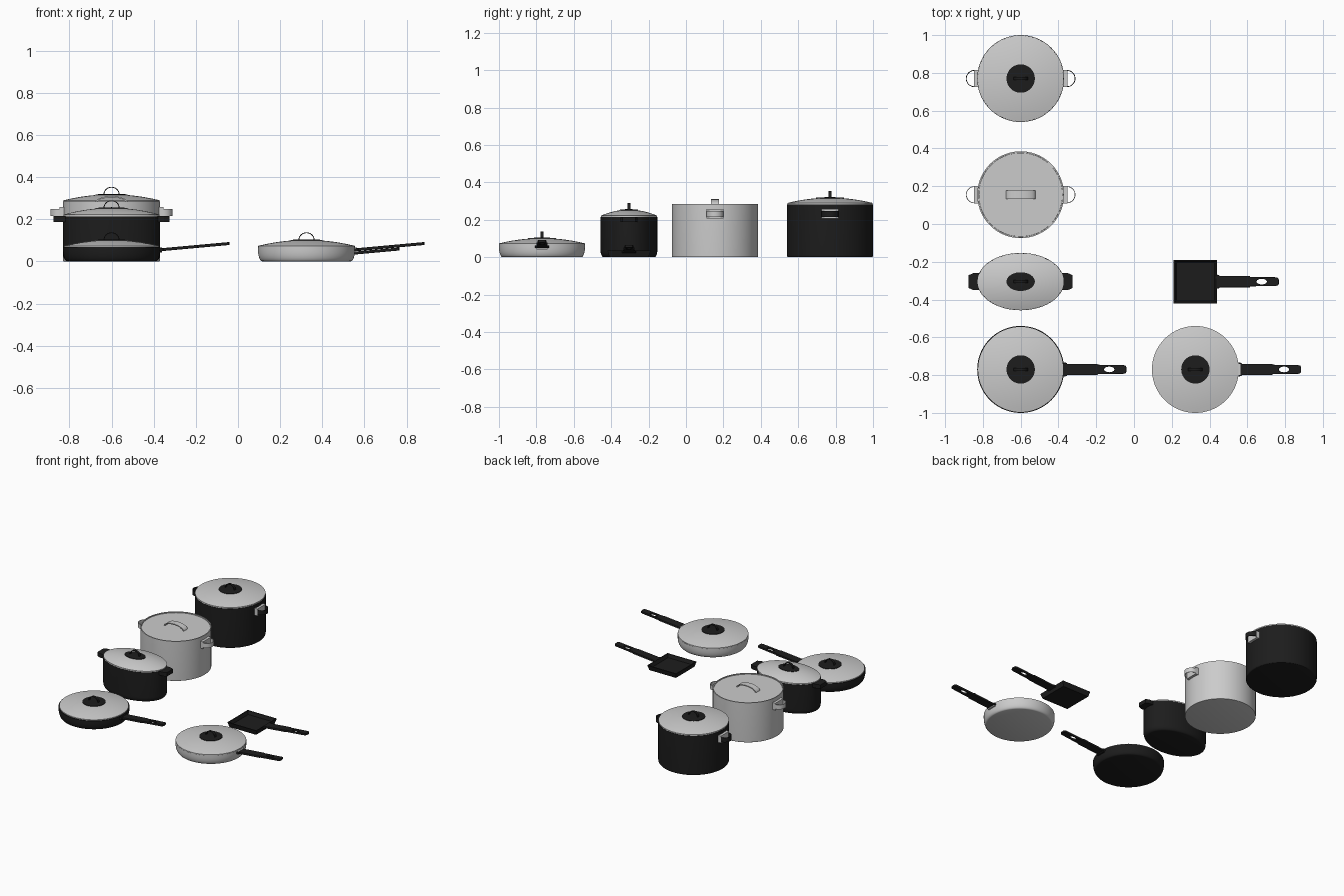
import bpy, bmesh, math
from mathutils import Matrix, Vector

if "Cube" in bpy.data.objects:
    bpy.data.objects.remove(bpy.data.objects["Cube"])

black = bpy.data.materials.new("black_enamel")
black.diffuse_color = (0.012, 0.012, 0.012, 1)
black.use_nodes = True
black.node_tree.nodes["Principled BSDF"].inputs["Base Color"].default_value = black.diffuse_color


def add(name, bm, mat=None, smooth=True):
    bmesh.ops.recalc_face_normals(bm, faces=bm.faces)
    me = bpy.data.meshes.new(name)
    bm.to_mesh(me)
    bm.free()
    ob = bpy.data.objects.new(name, me)
    bpy.context.collection.objects.link(ob)
    finish(ob, mat, smooth)
    return ob


def finish(ob, mat, smooth=True):
    if mat:
        ob.data.materials.append(mat)
    if smooth:
        bpy.ops.object.select_all(action='DESELECT')
        ob.select_set(True)
        bpy.context.view_layer.objects.active = ob
        bpy.ops.object.shade_smooth_by_angle(angle=math.radians(35))


def lathe(name, profile, x, y, sy=1.0, mat=None, n=72):
    """Revolve (r, z) points about a vertical axis; sy squashes it to an oval."""
    bm = bmesh.new()
    rings = []
    for r, z in profile:
        if r == 0:
            rings.append([bm.verts.new((x, y, z))] * n)
        else:
            rings.append([bm.verts.new((x + r * math.cos(2 * math.pi * i / n),
                                        y + sy * r * math.sin(2 * math.pi * i / n), z))
                          for i in range(n)])
    for a, b in zip(rings, rings[1:]):
        for i in range(n):
            j = (i + 1) % n
            bm.faces.new(list(dict.fromkeys((a[i], a[j], b[j], b[i]))))
    return add(name, bm, mat)


def strap(name, rx, rise, width, matrix, mat=None, t=0.004, n=24):
    """Half-round band: arch in local xz, width along local y."""
    bm = bmesh.new()
    rows = []
    for i in range(n + 1):
        c, s = math.cos(math.pi * i / n), math.sin(math.pi * i / n)
        rows.append([bm.verts.new(matrix @ Vector(((rx - d) * c, w, (rise - d) * s)))
                     for d, w in ((0, -width / 2), (0, width / 2), (t, width / 2), (t, -width / 2))])
    for a, b in zip(rows, rows[1:]):
        for i in range(4):
            j = (i + 1) % 4
            bm.faces.new((a[i], a[j], b[j], b[i]))
    bm.faces.new(rows[0])
    bm.faces.new(rows[-1])
    return add(name, bm, mat)


def prism(name, outline, z0, z1, mat=None):
    bm = bmesh.new()
    lo = [bm.verts.new((x, y, z0)) for x, y in outline]
    hi = [bm.verts.new((x, y, z1)) for x, y in outline]
    bm.faces.new(lo)
    bm.faces.new(hi)
    for i in range(len(lo)):
        j = (i + 1) % len(lo)
        bm.faces.new((lo[i], lo[j], hi[j], hi[i]))
    return add(name, bm, mat, False)


def domed_lid(name, x, y, z, rise, r, sy=1.0):
    """Shallow dome with black centre disc and band knob."""
    dome = lambda q: z + 0.006 + (rise - 0.006) * (1 - (q / r) ** 2)
    qs = [r * (1 - i / 10) for i in range(10)] + [0]
    lathe(name + "_lid", [(0, z - 0.002), (r, z - 0.002)] + [(q, dome(q)) for q in qs], x, y, sy)
    cap = [0.075, 0.06, 0.04, 0.02, 0]
    lathe(name + "_knob_disc", [(0.075, dome(0.075) - 0.002)] + [(q, dome(q) + 0.003) for q in cap],
          x, y, sy, black)
    strap(name + "_knob", 0.038, 0.036, 0.016, Matrix.Translation((x, y, z + rise)), black)


def body(name, x, y, h, mat, r=0.23, base=0.215, belly=0.02, sy=1.0):
    prof = [(0, 0), (base, 0)]
    for i in range(1, 7):
        a = math.pi / 2 * i / 6
        prof.append((base + (r - base) * math.sin(a), belly * (1 - math.cos(a))))
    prof += [(r, h), (r - 0.007, h), (r - 0.007, belly), (base - 0.01, 0.008), (0, 0.008)]
    lathe(name, prof, x, y, sy, mat)


def loop_handles(name, x, y, z, mat):
    for s, side in ((-1, "left"), (1, "right")):
        xs = sorted((x + s * 0.22, x + s * 0.247))
        prism(f"{name}_{side}_mount", [(xs[0], y - 0.046), (xs[1], y - 0.046),
                                       (xs[1], y + 0.046), (xs[0], y + 0.046)],
              z - 0.025, z + 0.025)
        # local x -> y, local y -> z, local z -> outward x
        m = Matrix(((0, 0, s, x + s * 0.245), (1, 0, 0, y), (0, 1, 0, z), (0, 0, 0, 1)))
        strap(f"{name}_{side}_loop", 0.045, 0.045, 0.032, m, mat)


def long_handle(name, x, y, z):
    """Flat tapered grip with a hanging hole, tilted upward."""
    cu = bpy.data.curves.new(name, 'CURVE')
    cu.dimensions = '2D'
    cu.fill_mode = 'BOTH'
    cu.extrude = 0.005
    cu.bevel_depth = 0.002
    half = [(0, 0.035), (0.012, 0.033), (0.015, 0.028), (0.175, 0.028), (0.178, 0.023),
            (0.315, 0.021), (0.325, 0.018), (0.329, 0.01)]
    outer = half + [(a, -b) for a, b in reversed(half)]
    hole = [(0.24 + 0.03 * math.cos(math.pi * i / 14), 0.017 * math.sin(math.pi * i / 14))
            for i in range(28)]
    for pts in (outer, hole):
        sp = cu.splines.new('POLY')
        sp.points.add(len(pts) - 1)
        sp.use_cyclic_u = True
        for p, (a, b) in zip(sp.points, pts):
            p.co = (a, b, 0, 1)
    ob = bpy.data.objects.new(name, cu)
    bpy.context.collection.objects.link(ob)
    ob.location = (x, y, z)
    ob.rotation_euler = (0, -math.radians(5.2), 0)
    bpy.ops.object.select_all(action='DESELECT')
    ob.select_set(True)
    bpy.context.view_layer.objects.active = ob
    bpy.ops.object.convert(target='MESH')
    finish(bpy.context.object, black)


PX = -0.6

# Tall black pot at the back
body("stock_pot", PX, 0.77, 0.282, black, base=0.224, belly=0.012)
domed_lid("stock_pot", PX, 0.77, 0.284, 0.034, 0.228)
loop_handles("stock_pot", PX, 0.77, 0.232, black)

# Grey pot with flat inset lid
body("steel_pot", PX, 0.155, 0.284, None, base=0.227, belly=0.006)
lathe("steel_pot_lid", [(0, 0.268), (0.222, 0.268), (0.222, 0.278), (0, 0.278)], PX, 0.155)
strap("steel_pot_lid_grip", 0.078, 0.033, 0.045, Matrix.Translation((PX, 0.155, 0.277)), None, 0.007)
loop_handles("steel_pot", PX, 0.155, 0.232, None)

# Oval black casserole with solid lugs
OY = -0.305
body("casserole", PX, OY, 0.214, black, base=0.205, belly=0.035, sy=0.66)
domed_lid("casserole", PX, OY, 0.216, 0.038, 0.228, 0.66)
for s, side in ((-1, "left"), (1, "right")):
    prism(f"casserole_{side}_lug", [(PX + s * 0.215, OY - 0.045), (PX + s * 0.25, OY - 0.045),
                                    (PX + s * 0.275, OY - 0.034), (PX + s * 0.275, OY + 0.034),
                                    (PX + s * 0.25, OY + 0.045), (PX + s * 0.215, OY + 0.045)],
          0.188, 0.216, black)

# Two frying pans with lids and long handles
for name, x, mat, lr in (("black_pan", PX, black, 0.225), ("grey_pan", 0.325, None, 0.229)):
    body(name, x, -0.77, 0.068, mat, base=0.21, belly=0.055)
    domed_lid(name, x, -0.77, 0.068, 0.034, lr)
    prism(name + "_neck", [(x + 0.215, -0.80), (x + 0.24, -0.80), (x + 0.24, -0.74), (x + 0.215, -0.74)],
          0.042, 0.066, mat)
    long_handle(name + "_handle", x + 0.23, -0.77, 0.055)

# Square griddle: shallow open tray
bm = bmesh.new()
cx, cy = 0.325, -0.305
rings = [[bm.verts.new((cx + a * w, cy + b * w, z)) for a, b in ((-1, -1), (1, -1), (1, 1), (-1, 1))]
         for w, z in ((0.105, 0), (0.115, 0.035), (0.109, 0.035), (0.1, 0.012))]
for a, b in zip(rings, rings[1:]):
    for i in range(4):
        j = (i + 1) % 4
        bm.faces.new((a[i], a[j], b[j], b[i]))
bm.faces.new(rings[0])
bm.faces.new(rings[-1])
add("griddle_tray", bm, black, False)
long_handle("griddle_handle", 0.437, cy, 0.029)
